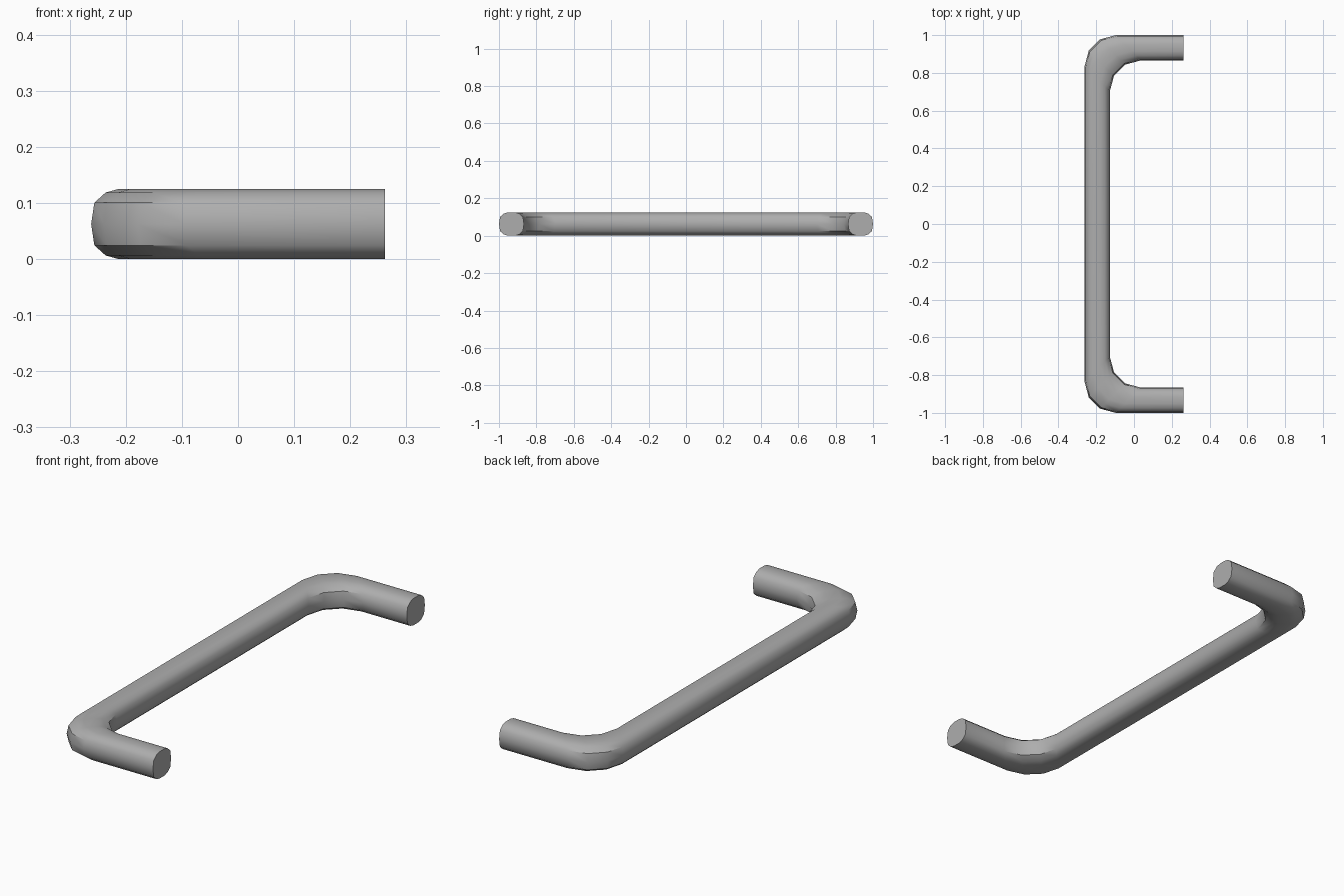
import bpy, bmesh, math

cube = bpy.data.objects.get("Cube")
if cube:
    bpy.data.objects.remove(cube)

metal = bpy.data.materials.new("brushed_grey_metal")
metal.use_nodes = True
grey = (0.42, 0.42, 0.42, 1)
metal.diffuse_color = grey
metal.node_tree.nodes["Principled BSDF"].inputs["Base Color"].default_value = grey

# Bar cross-section: (offset toward the inside of the bend, height)
quarter = [(0.061, 0.038), (0.041, 0.056), (0.018, 0.0625)]
upper = [(0.0667, 0)] + quarter + [(-u, v) for u, v in reversed(quarter)]
section = upper + [(-u, -v) for u, v in upper]

# Stations along one half: bend swept with mitred rings, then the square end
BEND, CX, CY, MID = 0.165, -0.03, 0.768, 0.0625
half = []
for step in range(4):
    a = math.radians(30 * step)
    half.append((CX - BEND * math.cos(a), CY + BEND * math.sin(a), 1))
half.append((0.262, CY + BEND, 0))
stations = [(x, y, skew, 1) for x, y, skew in reversed(half)]
stations += [(x, -y, skew, -1) for x, y, skew in half]

# Loft the bar and cap its ends
bm = bmesh.new()
rings = [[bm.verts.new((x + u * skew, y - u * side, MID + v)) for u, v in section]
         for x, y, skew, side in stations]
n = len(section)
for a, b in zip(rings, rings[1:]):
    for i in range(n):
        j = (i + 1) % n
        bm.faces.new((a[i], a[j], b[j], b[i]))
bm.faces.new(rings[0])
bm.faces.new(rings[-1])
bmesh.ops.recalc_face_normals(bm, faces=bm.faces)

mesh = bpy.data.meshes.new("pull_handle")
bm.to_mesh(mesh)
bm.free()
mesh.materials.append(metal)
handle = bpy.data.objects.new("pull_handle", mesh)
bpy.context.collection.objects.link(handle)

# Smooth bar with crisp end edges
bpy.ops.object.select_all(action="DESELECT")
handle.select_set(True)
bpy.context.view_layer.objects.active = handle
bpy.ops.object.shade_smooth_by_angle(angle=math.radians(40))
